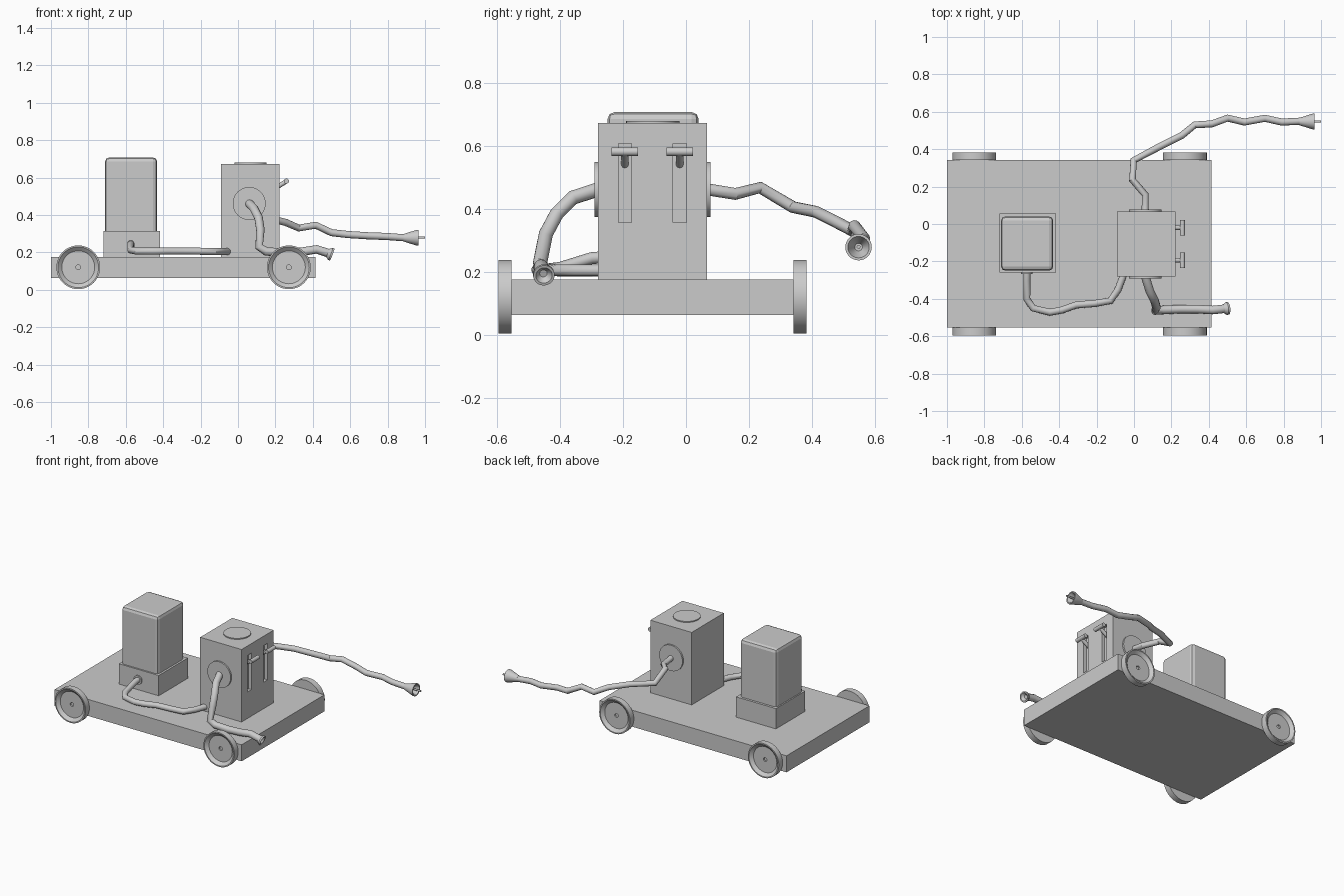
import bpy
import bmesh
import math
from mathutils import Vector

default = bpy.data.objects.get("Cube")
if default:
    bpy.data.objects.remove(default)

grey = bpy.data.materials.new("plain grey")
grey.use_nodes = True
grey.diffuse_color = (0.6, 0.6, 0.6, 1)
grey.node_tree.nodes["Principled BSDF"].inputs["Base Color"].default_value = (0.6, 0.6, 0.6, 1)


def activate(ob):
    bpy.ops.object.select_all(action="DESELECT")
    ob.select_set(True)
    bpy.context.view_layer.objects.active = ob


def finish(name, bm):
    bmesh.ops.recalc_face_normals(bm, faces=bm.faces)
    mesh = bpy.data.meshes.new(name)
    bm.to_mesh(mesh)
    bm.free()
    mesh.materials.append(grey)
    ob = bpy.data.objects.new(name, mesh)
    bpy.context.collection.objects.link(ob)
    activate(ob)
    return ob


def box(name, low, high, bevel=0):
    low, high = Vector(low), Vector(high)
    bm = bmesh.new()
    bmesh.ops.create_cube(bm, size=1)
    for v in bm.verts:
        v.co = (low + high) / 2 + v.co * (high - low)
    if bevel:
        bmesh.ops.bevel(bm, geom=bm.edges[:], offset=bevel, segments=2,
                        profile=0.5, affect="EDGES")
    return finish(name, bm)


def lathe(name, start, axis, profile, sides=48):
    """Turn (radius, distance) points about an axis."""
    bm = bmesh.new()
    verts = [bm.verts.new((r, 0, h)) for r, h in profile]
    edges = [bm.edges.new(pair) for pair in zip(verts, verts[1:])]
    bmesh.ops.spin(bm, geom=verts + edges, axis=(0, 0, 1), cent=(0, 0, 0),
                   angle=2 * math.pi, steps=sides)
    bmesh.ops.remove_doubles(bm, verts=bm.verts, dist=0.0002)
    turn = Vector((0, 0, 1)).rotation_difference(Vector(axis)).to_matrix()
    for v in bm.verts:
        v.co = turn @ v.co + Vector(start)
    ob = finish(name, bm)
    bpy.ops.object.shade_smooth_by_angle(angle=math.radians(30))
    return ob


def rod(name, start, end, radius, sides=32):
    span = Vector(end) - Vector(start)
    return lathe(name, start, span,
                 [(0, 0), (radius, 0), (radius, span.length), (0, span.length)], sides)


def hose(name, points, radius):
    curve = bpy.data.curves.new(name, "CURVE")
    curve.dimensions = "3D"
    curve.bevel_depth = radius
    curve.bevel_resolution = 4
    curve.use_fill_caps = True
    spline = curve.splines.new("POLY")
    spline.points.add(len(points) - 1)
    for p, co in zip(spline.points, points):
        p.co = (*co, 1)
    curve.materials.append(grey)
    ob = bpy.data.objects.new(name, curve)
    bpy.context.collection.objects.link(ob)
    activate(ob)
    bpy.ops.object.convert(target="MESH")
    bpy.ops.object.shade_smooth_by_angle(angle=math.radians(40))


# Cart bed and dished wheels
box("cart_bed", (-1, -0.554, 0.063), (0.415, 0.342, 0.176))
wheel = [(0, 0), (0.117, 0), (0.117, 0.041), (0.109, 0.041), (0.088, 0.022),
         (0.013, 0.022), (0.013, 0.012), (0, 0.012)]
for end, x in (("rear", -0.854), ("front", 0.272)):
    lathe(end + "_right_wheel", (x, -0.554, 0.12), (0, -1, 0), wheel)
    lathe(end + "_left_wheel", (x, 0.342, 0.12), (0, 1, 0), wheel)

# Motor on its plinth
box("motor_plinth", (-0.72, -0.26, 0.176), (-0.418, 0.056, 0.315))
box("motor_housing", (-0.711, -0.249, 0.25), (-0.432, 0.04, 0.707), 0.022)

# Pump tower with two lever slots
tower = box("pump_tower", (-0.09, -0.28, 0.176), (0.223, 0.067, 0.672))
lever_rows = (-0.194, -0.02)
for y in lever_rows:
    cutter = box("slot_cutter", (0.2, y - 0.021, 0.357), (0.25, y + 0.021, 0.607))
    cutter.hide_render = True
    activate(tower)
    cut = tower.modifiers.new("slot", "BOOLEAN")
    cut.operation = "DIFFERENCE"
    cut.solver = "EXACT"
    cut.object = cutter
    bpy.ops.object.modifier_apply(modifier=cut.name)
    bpy.data.objects.remove(cutter)

# Round cover and hose flanges
rod("tower_cover", (0.067, -0.105, 0.67), (0.067, -0.105, 0.679), 0.085, 48)
rod("right_flange", (0.06, -0.278, 0.461), (0.06, -0.291, 0.461), 0.088, 48)
rod("left_flange", (0.06, 0.065, 0.461), (0.06, 0.078, 0.461), 0.088, 48)
rod("motor_flange", (-0.573, -0.258, 0.245), (-0.573, -0.268, 0.245), 0.03)

# Levers with cross handles
for i, y in enumerate(lever_rows):
    rod(f"lever_stem_{i}", (0.195, y, 0.54), (0.262, y, 0.582), 0.012, 20)
    rod(f"lever_handle_{i}", (0.259, y - 0.042, 0.581), (0.259, y + 0.042, 0.581), 0.0135, 20)

# Hose from motor to tower
hose("supply_hose", [
    (-0.573, -0.25, 0.247), (-0.573, -0.30, 0.243), (-0.573, -0.40, 0.212),
    (-0.54, -0.45, 0.206), (-0.45, -0.472, 0.206), (-0.385, -0.46, 0.206),
    (-0.31, -0.433, 0.206), (-0.21, -0.425, 0.206), (-0.125, -0.41, 0.204),
    (-0.085, -0.35, 0.204), (-0.055, -0.27, 0.204)], 0.019)

# Short hose and nozzle on the right side
hose("short_hose", [
    (0.06, -0.28, 0.461), (0.085, -0.36, 0.435), (0.11, -0.41, 0.385),
    (0.12, -0.445, 0.32), (0.113, -0.463, 0.23), (0.15, -0.46, 0.205),
    (0.25, -0.455, 0.198), (0.34, -0.455, 0.203), (0.42, -0.46, 0.216),
    (0.485, -0.453, 0.195)], 0.023)
lathe("short_nozzle", (0.475, -0.454, 0.199), (0.92, 0.1, -0.36),
      [(0, 0), (0.02, 0), (0.034, 0.02), (0.034, 0.03), (0.026, 0.03), (0.012, 0.012), (0, 0.012)], 32)

# Long hose and flared nozzle on the left side
hose("long_hose", [
    (0.06, 0.07, 0.461), (0.06, 0.157, 0.447), (-0.008, 0.235, 0.467),
    (-0.002, 0.34, 0.405), (0.135, 0.413, 0.39), (0.255, 0.473, 0.36),
    (0.325, 0.53, 0.33), (0.415, 0.535, 0.345), (0.50, 0.566, 0.305),
    (0.59, 0.545, 0.295), (0.70, 0.565, 0.288), (0.79, 0.545, 0.285),
    (0.90, 0.55, 0.277)], 0.019)
lathe("long_nozzle", (0.885, 0.548, 0.278), (1, 0, 0),
      [(0, 0), (0.02, 0), (0.042, 0.07), (0.042, 0.08), (0.034, 0.08), (0.012, 0.03), (0, 0.03)], 32)
rod("nozzle_pin", (0.9, 0.548, 0.279), (1, 0.548, 0.279), 0.006, 16)
